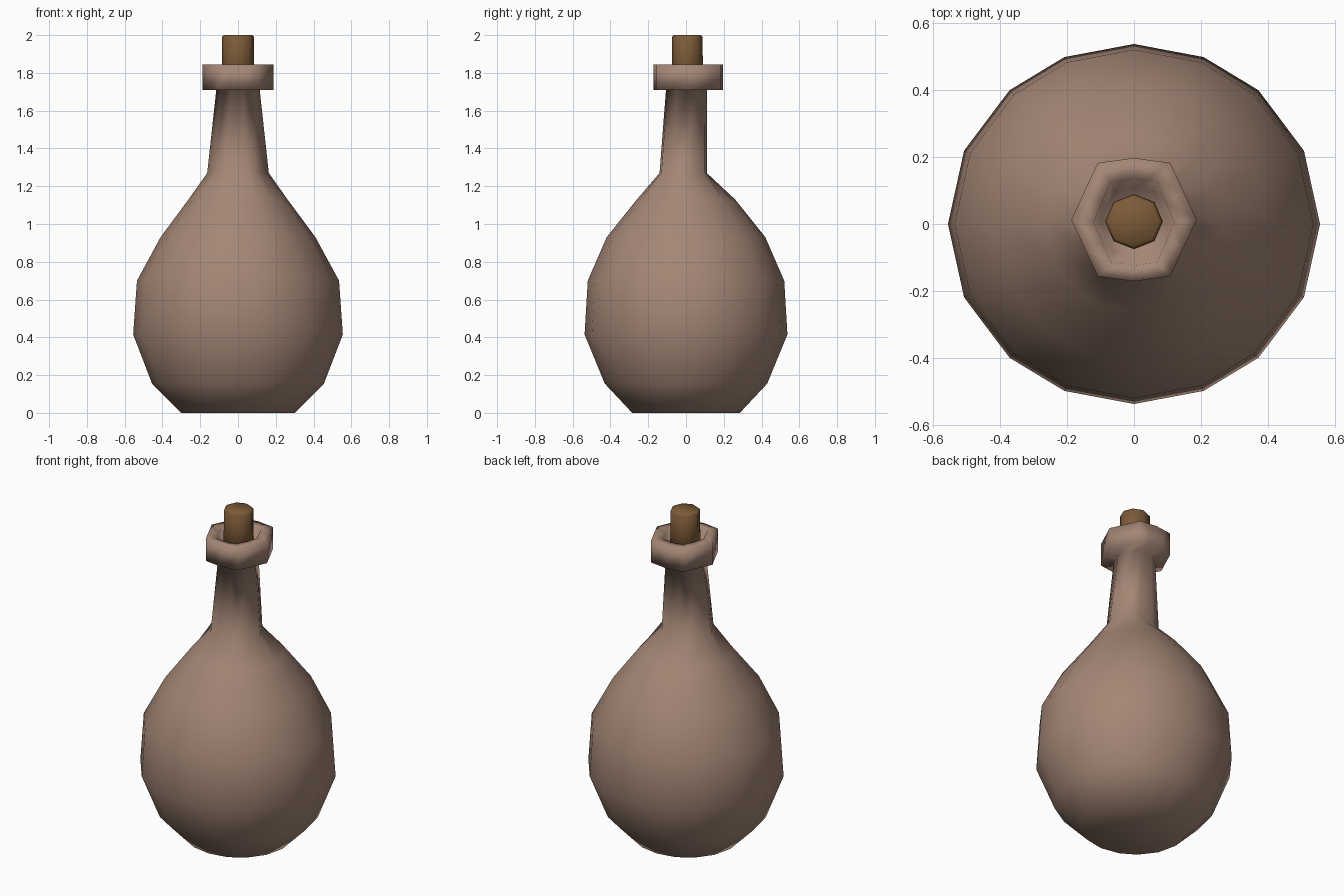
import bpy
from math import sin, cos, radians

cube = bpy.data.objects.get("Cube")
if cube:
    bpy.data.objects.remove(cube, do_unlink=True)


def make_material(name, rgb):
    mat = bpy.data.materials.new(name)
    mat.use_nodes = True
    mat.diffuse_color = (*rgb, 1)
    mat.node_tree.nodes["Principled BSDF"].inputs["Base Color"].default_value = (*rgb, 1)
    return mat


# Uneven 16-step circle, symmetric in both axes
QUARTER = [0, 24, 48, 68]
ANGLES = QUARTER + [90] + [180 - a for a in QUARTER[:0:-1]]
ANGLES += [a + 180 for a in ANGLES]
ROUND = [(cos(radians(a)), sin(radians(a))) for a in ANGLES]

# Octagon with a point on each side and wide flats front and back
CORNERS = [(1, 0), (.58, .92), (0, 1), (-.58, .92), (-1, 0), (-.58, -.92), (0, -1), (.58, -.92)]
OCTAGON = []
for (ax, ay), (bx, by) in zip(CORNERS, CORNERS[1:] + CORNERS[:1]):
    OCTAGON += [(ax, ay), ((ax + bx) / 2, (ay + by) / 2)]


def loft(name, rings, mat):
    """Skin rings of (outline, x radius, y radius, y centre, height) and cap both ends."""
    verts, faces = [], []
    n = len(rings[0][0])
    for outline, rx, ry, cy, z in rings:
        verts += [(x * rx, y * ry + cy, z) for x, y in outline]
    for r in range(len(rings) - 1):
        for i in range(n):
            j = (i + 1) % n
            faces.append((r * n + i, r * n + j, (r + 1) * n + j, (r + 1) * n + i))
    faces.append(tuple(reversed(range(n))))
    top = (len(rings) - 1) * n
    faces.append(tuple(range(top, top + n)))
    mesh = bpy.data.meshes.new(name)
    mesh.from_pydata(verts, [], faces)
    mesh.materials.append(mat)
    mesh.shade_smooth()
    obj = bpy.data.objects.new(name, mesh)
    bpy.context.collection.objects.link(obj)
    return obj


clay = make_material("dusty clay", (.37, .24, .18))
brown = make_material("cork brown", (.205, .105, .04))

# Bulbous body, tapering neck and hollow lip in one skin
loft("bottle", [
    (ROUND, .30, .285, 0, 0),
    (ROUND, .455, .43, 0, .155),
    (ROUND, .555, .537, 0, .415),
    (ROUND, .535, .52, 0, .70),
    (ROUND, .41, .42, 0, .93),
    (ROUND, .262, .26, 0, 1.13),
    (OCTAGON, .163, .125, -.015, 1.27),
    (OCTAGON, .115, .108, .002, 1.71),
    (OCTAGON, .187, .184, .013, 1.71),
    (OCTAGON, .187, .184, .013, 1.845),
    (OCTAGON, .12, .13, .006, 1.845),
    (OCTAGON, .10, .10, .006, 1.73),
], clay)

# Stopper standing in the neck
stopper = [(cos(radians(a)), sin(radians(a))) for a in range(0, 360, 45)]
loft("cork", [
    (stopper, .087, .083, .007, 1.70),
    (stopper, .085, .081, .007, 1.99),
    (stopper, .075, .072, .007, 2.0),
], brown)
